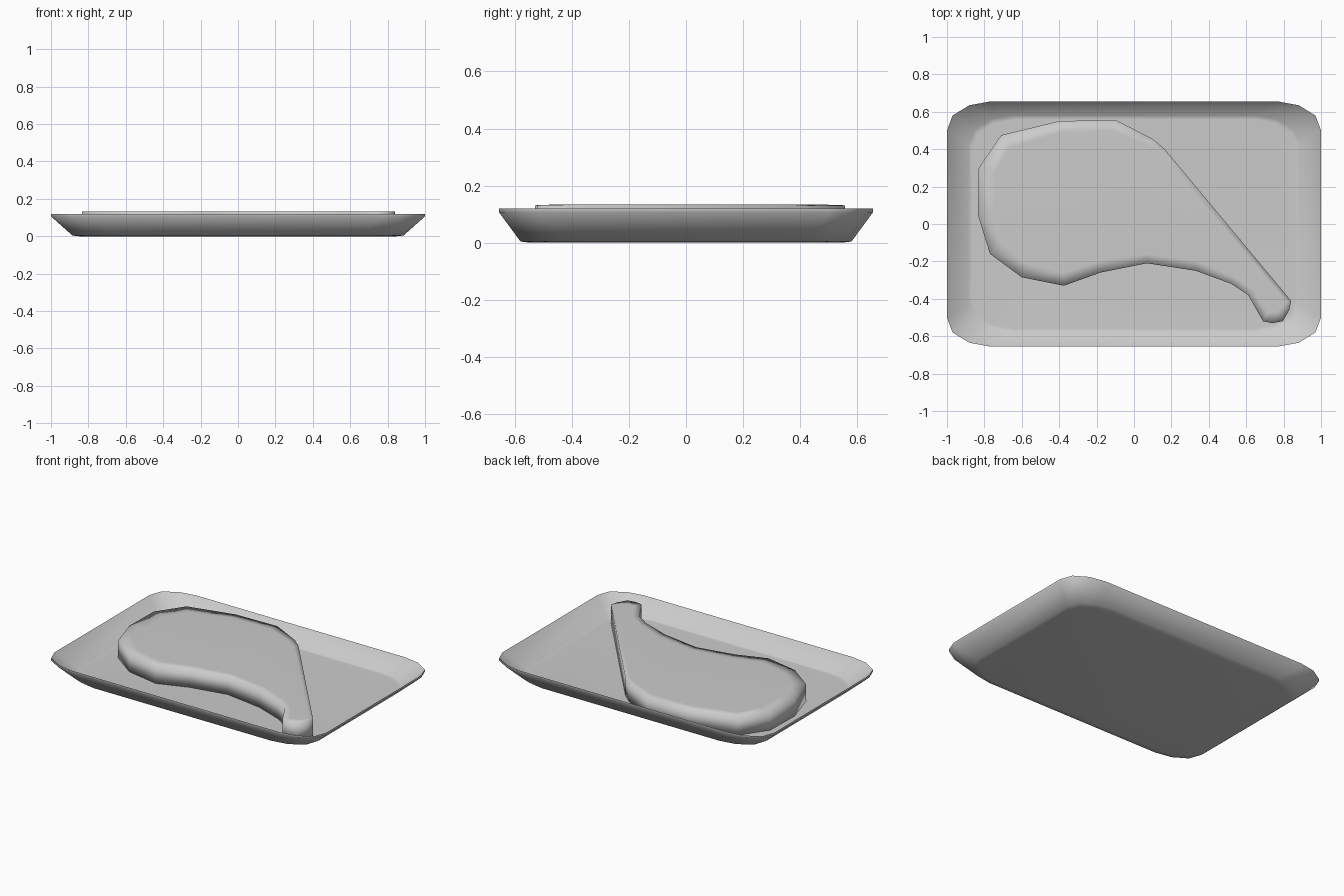
import bpy, bmesh
from mathutils import Vector

if "Cube" in bpy.data.objects:
    bpy.data.objects.remove(bpy.data.objects["Cube"])


def loft(name, rings, angle):
    """Skin a stack of equal-length rings, capping both ends."""
    bm = bmesh.new()
    loops = [[bm.verts.new(p) for p in ring] for ring in rings]
    n = len(loops[0])
    for a, b in zip(loops, loops[1:]):
        for i in range(n):
            j = (i + 1) % n
            bm.faces.new((a[i], a[j], b[j], b[i]))
    bm.faces.new(loops[0][::-1])
    bm.faces.new(loops[-1])
    bmesh.ops.recalc_face_normals(bm, faces=bm.faces)
    mesh = bpy.data.meshes.new(name)
    bm.to_mesh(mesh)
    bm.free()
    obj = bpy.data.objects.new(name, mesh)
    bpy.context.collection.objects.link(obj)
    bpy.ops.object.select_all(action='DESELECT')
    obj.select_set(True)
    bpy.context.view_layer.objects.active = obj
    bpy.ops.object.shade_smooth_by_angle(angle=angle)
    return obj


def tray_ring(hx, hy, z):
    """Rectangle with chamfered corners, four points per corner."""
    corner = [(0, 0.155), (0.03, 0.075), (0.12, 0.02), (0.23, 0)]
    q = [(hx - dx, hy - dy) for dx, dy in corner]
    pts = (q + [(-x, y) for x, y in q[::-1]]
           + [(-x, -y) for x, y in q] + [(x, -y) for x, y in q[::-1]])
    return [(x, y, z) for x, y in pts]


# Tray: underside, flared outer wall, thin lip, inner wall, floor
loft("tray", [
    tray_ring(0.85, 0.545, 0.0),
    tray_ring(0.885, 0.58, 0.004),
    tray_ring(1.0, 0.655, 0.106),
    tray_ring(1.0, 0.655, 0.12),
    tray_ring(0.885, 0.58, 0.016),
    tray_ring(0.865, 0.56, 0.015),
], 1.05)

# Meat cut: outline x, y and width of the softly shaded border
outline = [
    (-0.83, 0.30, 0.09), (-0.835, 0.05, 0.09), (-0.77, -0.16, 0.09),
    (-0.60, -0.285, 0.08), (-0.375, -0.33, 0.07), (-0.18, -0.26, 0.06),
    (0.07, -0.21, 0.05), (0.33, -0.25, 0.05), (0.52, -0.32, 0.04),
    (0.61, -0.38, 0.04), (0.69, -0.52, 0.05), (0.74, -0.53, 0.06),
    (0.795, -0.52, 0.06), (0.83, -0.46, 0.04), (0.84, -0.41, 0.03),
    (0.165, 0.40, 0.03), (0.10, 0.455, 0.04), (-0.10, 0.557, 0.06),
    (-0.40, 0.55, 0.06), (-0.71, 0.475, 0.08)]
edge, inner = [], []
for i, (x, y, d) in enumerate(outline):
    p = Vector((x, y))
    before = Vector(outline[i - 1][:2])
    after = Vector(outline[(i + 1) % len(outline)][:2])
    t = (p - before).normalized() + (after - p).normalized()
    t.normalize()
    q = p + Vector((-t.y, t.x)) * d
    edge.append((x, y))
    inner.append((q.x, q.y))

loft("meat_cut", [
    [(x, y, 0.012) for x, y in edge],
    [(x, y, 0.131) for x, y in edge],
    [(x, y, 0.133) for x, y in inner],
], 1.7)
